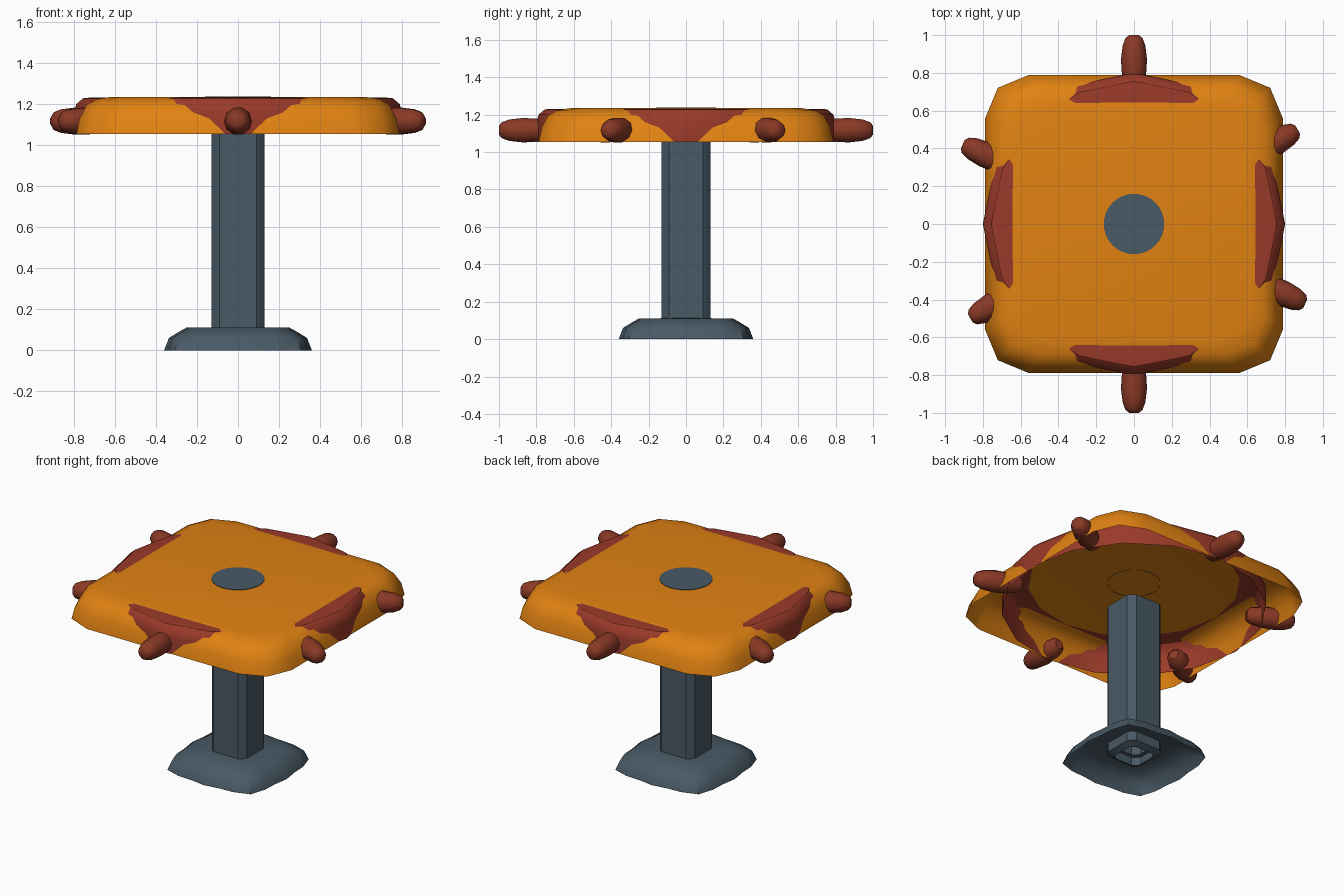
import bpy, bmesh, math
from mathutils import Matrix, Vector

if "Cube" in bpy.data.objects:
    bpy.data.objects.remove(bpy.data.objects["Cube"])


def material(name, rgb):
    m = bpy.data.materials.new(name)
    m.diffuse_color = (*rgb, 1)
    m.use_nodes = True
    m.node_tree.nodes["Principled BSDF"].inputs["Base Color"].default_value = m.diffuse_color
    return m


ORANGE = material("orange", (0.75, 0.223, 0.006))
RED = material("brick red", (0.32, 0.042, 0.022))
BROWN = material("red brown", (0.255, 0.041, 0.019))
SLATE = material("slate grey", (0.066, 0.1, 0.13))


def loft(name, outline, profile, mat, cap_top=False, cap_bottom=False, angle=35, matrix=None):
    """Scale an outline along a (scale, height) profile and skin it."""
    bm = bmesh.new()
    rings = [[bm.verts.new((x * s, y * s, z)) for x, y in outline] for s, z in profile]
    n = len(outline)
    for a, b in zip(rings, rings[1:]):
        for i in range(n):
            j = (i + 1) % n
            bm.faces.new((a[i], a[j], b[j], b[i]))
    if cap_top:
        bm.faces.new(rings[-1])
    if cap_bottom:
        bm.faces.new(rings[0][::-1])
    if matrix:
        bm.transform(matrix)
    me = bpy.data.meshes.new(name)
    bm.to_mesh(me)
    bm.free()
    me.materials.append(mat)
    ob = bpy.data.objects.new(name, me)
    bpy.context.collection.objects.link(ob)
    bpy.ops.object.select_all(action='DESELECT')
    ob.select_set(True)
    bpy.context.view_layer.objects.active = ob
    bpy.ops.object.shade_smooth_by_angle(angle=math.radians(angle))
    return ob


def circle(n):
    return [(math.cos(2 * math.pi * i / n), math.sin(2 * math.pi * i / n)) for i in range(n)]


def four_fold(points):
    """Turn one side of an outline into all four sides."""
    out = []
    for k in range(4):
        for x, y in points:
            for _ in range(k):
                x, y = -y, x
            out.append((x, y))
    return out


# Rounded square top shell, open underneath
square = four_fold([(1, -0.71), (1, 0), (1, 0.71), (0.915, 0.915)])
loft("top_shell", square,
     [(0.788, 1.053), (0.772, 1.13), (0.738, 1.195), (0.69, 1.223), (0.62, 1.235)],
     ORANGE, cap_top=True, angle=50)

# Sixteen-sided drum that pokes through the middle of each side
loft("drum", circle(16),
     [(0.8, 1.053), (0.8, 1.16), (0.788, 1.2), (0.755, 1.228), (0.72, 1.2315), (0.64, 1.231)],
     RED)

# Round plate in the middle of the top
loft("centre_plate", circle(32), [(0.16, 1.233), (0.16, 1.238)], SLATE, cap_top=True)

# Pole with rounded corners
pole = four_fold([(0.13, -0.09), (0.13, 0.09), (0.113, 0.113)])
loft("pole", pole, [(0.7, 0.03), (1, 0.05), (1, 1.065)], SLATE)

# Hollow foot with a slightly wavy outline
foot = four_fold([(0.34, -0.2), (0.345, -0.1), (0.36, 0), (0.345, 0.1), (0.34, 0.2), (0.306, 0.306)])
loft("foot", foot, [(1, 0), (0.935, 0.06), (0.8, 0.09), (0.7, 0.11), (0.3, 0.112)], SLATE, angle=45)

# Stubby handles pointing outwards
for i, deg in enumerate((90, 270, 30, 210, 155, -25)):
    turn = Vector((math.cos(math.radians(deg)), math.sin(math.radians(deg)), 0)).to_track_quat('Z', 'Y')
    m = Matrix.Translation((0, 0, 1.117)) @ turn.to_matrix().to_4x4()
    loft(f"handle_{i + 1}", circle(10),
         [(0.03, 0.70), (0.052, 0.725), (0.064, 0.79), (0.069, 0.87), (0.06, 0.945),
          (0.045, 0.985), (0.025, 1.0)],
         BROWN, cap_top=True, cap_bottom=True, angle=50, matrix=m)
